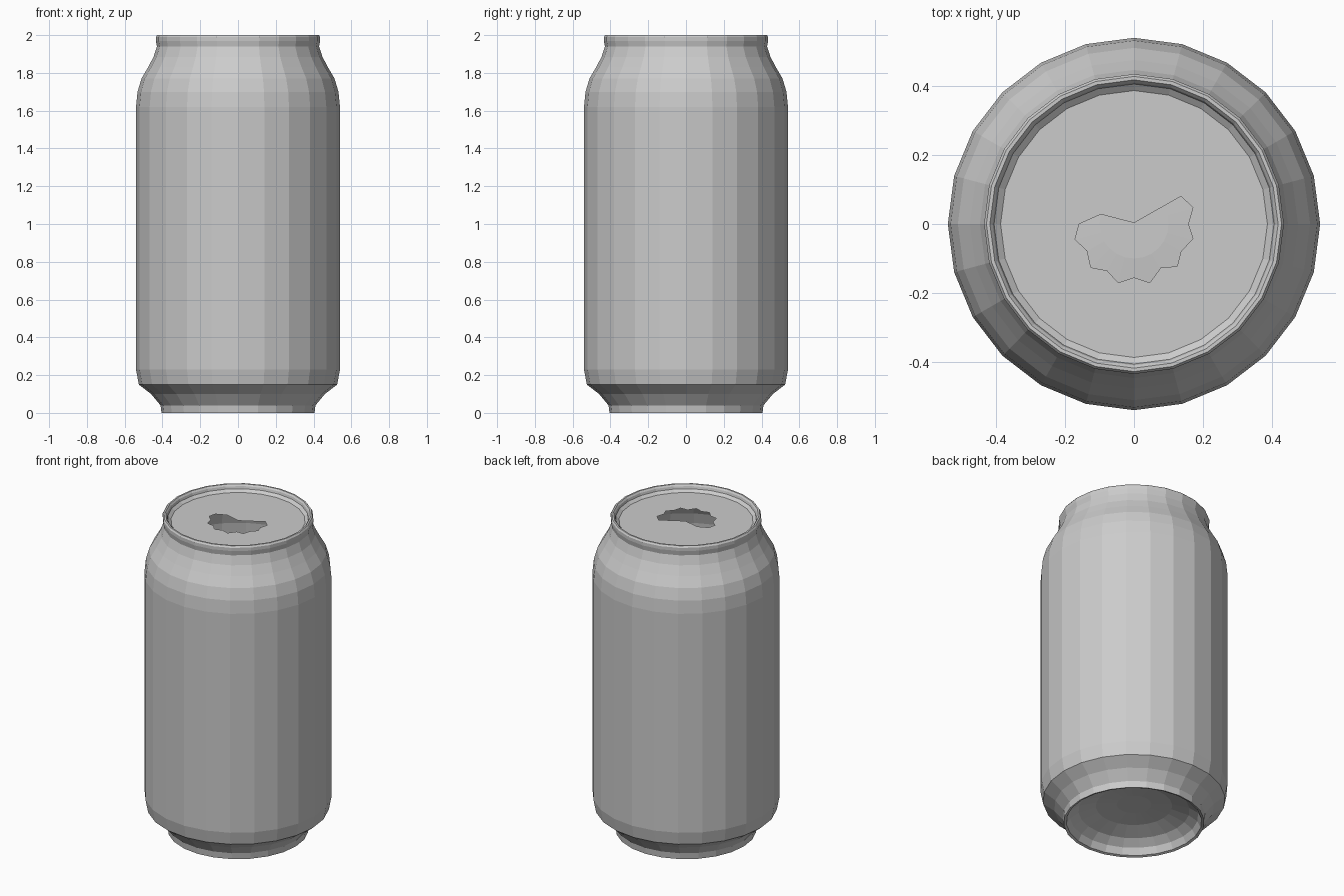
import bpy, bmesh
from math import cos, sin, tau

SIDES = 24
LID_Z = 1.96

cube = bpy.data.objects.get("Cube")
if cube:
    bpy.data.objects.remove(cube, do_unlink=True)

metal = bpy.data.materials.new("bare_metal")
metal.use_nodes = True
grey = (0.6, 0.6, 0.6, 1)
metal.diffuse_color = grey
metal.node_tree.nodes["Principled BSDF"].inputs["Base Color"].default_value = grey


def ring(bm, radius, z, sides=SIDES):
    return [bm.verts.new((radius * cos(tau * i / sides), radius * sin(tau * i / sides), z))
            for i in range(sides)]


def lathe(bm, profile):
    """Spin a list of (radius, height) points into bands of quads."""
    rings = [ring(bm, r, z) for r, z in profile]
    for low, high in zip(rings, rings[1:]):
        for i in range(SIDES):
            j = (i + 1) % SIDES
            bm.faces.new((low[i], low[j], high[j], high[i]))
    return rings


def finish(bm, name):
    mesh = bpy.data.meshes.new(name)
    bm.to_mesh(mesh)
    bm.free()
    mesh.materials.append(metal)
    obj = bpy.data.objects.new(name, mesh)
    bpy.context.collection.objects.link(obj)
    return obj


# Can wall, from the foot up to the rolled rim
bm = bmesh.new()
lathe(bm, [(0.405, 0), (0.41, 0.04), (0.46, 0.1), (0.525, 0.15), (0.54, 0.23),
           (0.54, 1.62), (0.532, 1.7), (0.511, 1.77), (0.476, 1.83), (0.447, 1.885),
           (0.429, 1.94), (0.435, 1.97), (0.435, 1.99), (0.428, 2),
           (0.418, 2), (0.41, 1.99)])
finish(bm, "can_wall")

# Hollow domed base
bm = bmesh.new()
rings = lathe(bm, [(0.1, 0.12), (0.22, 0.11), (0.32, 0.08), (0.37, 0.045),
                   (0.39, 0.005), (0.405, 0)])
bm.faces.new(rings[0][::-1])
finish(bm, "domed_base")

# Sunken lid with an open, scalloped mouth
mouth = [(-0.096, 0.028), (0, 0.003), (0.136, 0.08), (0.171, 0.048), (0.157, 0),
         (0.171, -0.042), (0.136, -0.08), (0.125, -0.123), (0.078, -0.126),
         (0.046, -0.17), (0, -0.155), (-0.046, -0.17), (-0.078, -0.135),
         (-0.125, -0.126), (-0.136, -0.077), (-0.171, -0.045), (-0.159, 0)]
bm = bmesh.new()
outer = lathe(bm, [(0.41, 1.99), (0.406, 1.975), (0.387, LID_Z)])[-1]
for f in bm.faces:
    f.normal_flip()
    if f.normal.z < 0:
        f.normal_flip()
hole = [bm.verts.new((x, y, LID_Z)) for x, y in mouth]
edges = [bm.edges.get((a, b)) or bm.edges.new((a, b))
         for loop in (outer, hole) for a, b in zip(loop, loop[1:] + loop[:1])]
bmesh.ops.triangle_fill(bm, use_beauty=True, use_dissolve=False, edges=edges, normal=(0, 0, 1))
bm.normal_update()
for f in bm.faces:
    if f.normal.z < 0:
        f.normal_flip()
finish(bm, "lid")
